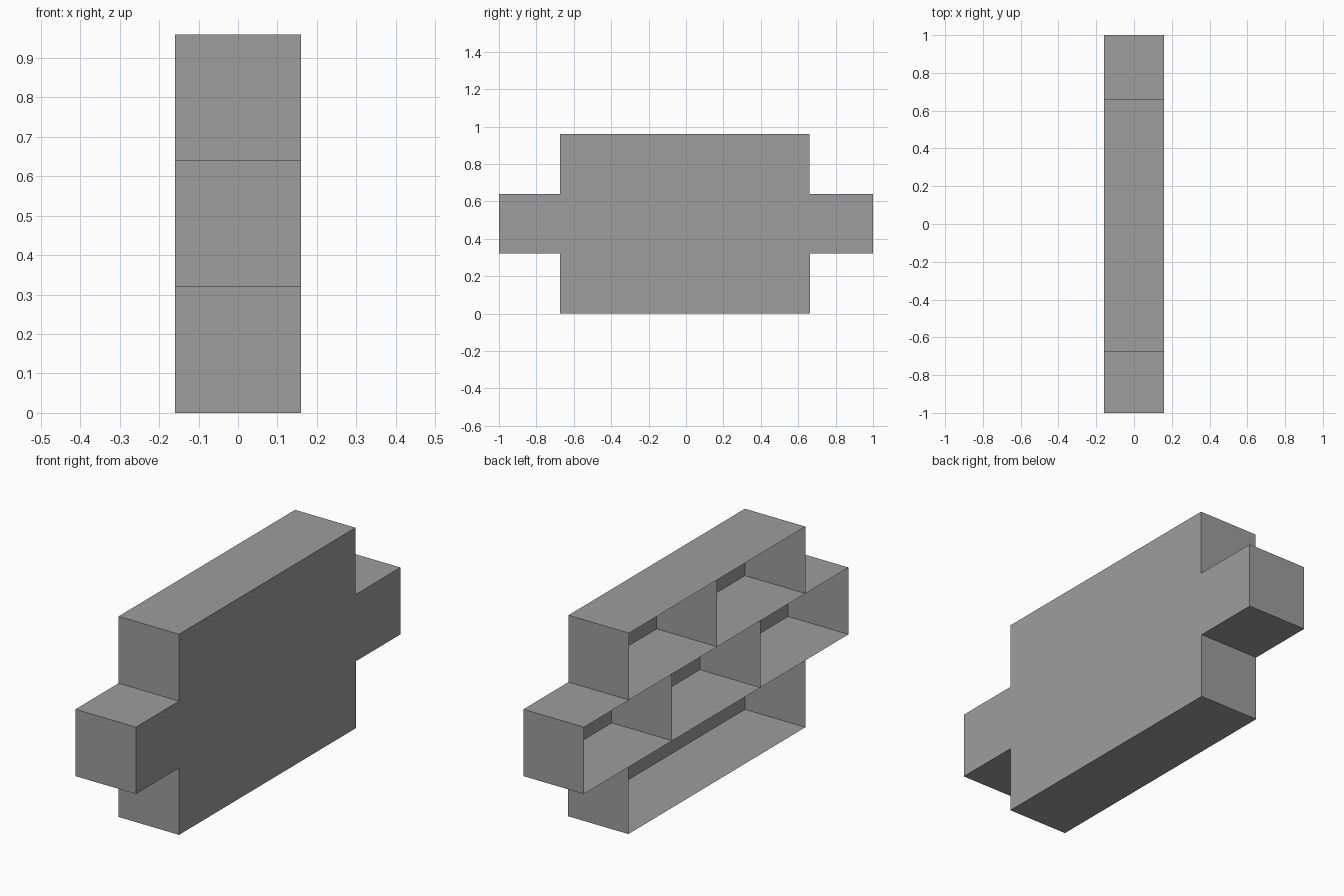
import bpy
import bmesh
from mathutils import Vector

cube = bpy.data.objects.get("Cube")
if cube:
    bpy.data.objects.remove(cube, do_unlink=True)

grey = bpy.data.materials.new("mid_grey")
grey.use_nodes = True
colour = (0.34, 0.34, 0.34, 1)
grey.diffuse_color = colour
grey.node_tree.nodes["Principled BSDF"].inputs["Base Color"].default_value = colour

HALF = 0.16      # half the depth of the unit
ROW = 0.32       # height of one row


def sheet(name, corner, side_a, side_b):
    """Thin flat board spanned by two edges from one corner."""
    c, a, b = Vector(corner), Vector(side_a), Vector(side_b)
    bm = bmesh.new()
    bm.faces.new([bm.verts.new(p) for p in (c, c + a, c + a + b, c + b)])
    mesh = bpy.data.meshes.new(name)
    bm.to_mesh(mesh)
    bm.free()
    mesh.materials.append(grey)
    obj = bpy.data.objects.new(name, mesh)
    bpy.context.scene.collection.objects.link(obj)


def shelf(name, z, y0, y1):
    sheet(name, (-HALF, y0, z), (2 * HALF, 0, 0), (0, y1 - y0, 0))


# Each row: name and the y positions of its uprights
rows = [
    ("lower", (-0.674, 0.664)),
    ("middle", (-1, -0.333, 0.333, 1)),
    ("upper", (-0.674, -0.007, 0.66)),
]

# Back panels and uprights
for i, (name, ys) in enumerate(rows):
    z = i * ROW
    sheet(name + "_back_panel", (HALF, ys[0], z), (0, ys[-1] - ys[0], 0), (0, 0, ROW))
    for n, y in enumerate(ys):
        # the last upright is turned to face outwards
        if y == ys[-1]:
            sheet(f"{name}_upright_{n}", (HALF, y, z), (-2 * HALF, 0, 0), (0, 0, ROW))
        else:
            sheet(f"{name}_upright_{n}", (-HALF, y, z), (2 * HALF, 0, 0), (0, 0, ROW))

# Horizontal boards
shelf("base_board", 0, rows[0][1][0], rows[0][1][-1])
shelf("lower_shelf", ROW, -1, 1)
shelf("upper_shelf", 2 * ROW, -1, 1)
shelf("top_board", 3 * ROW, rows[2][1][0], rows[2][1][-1])
